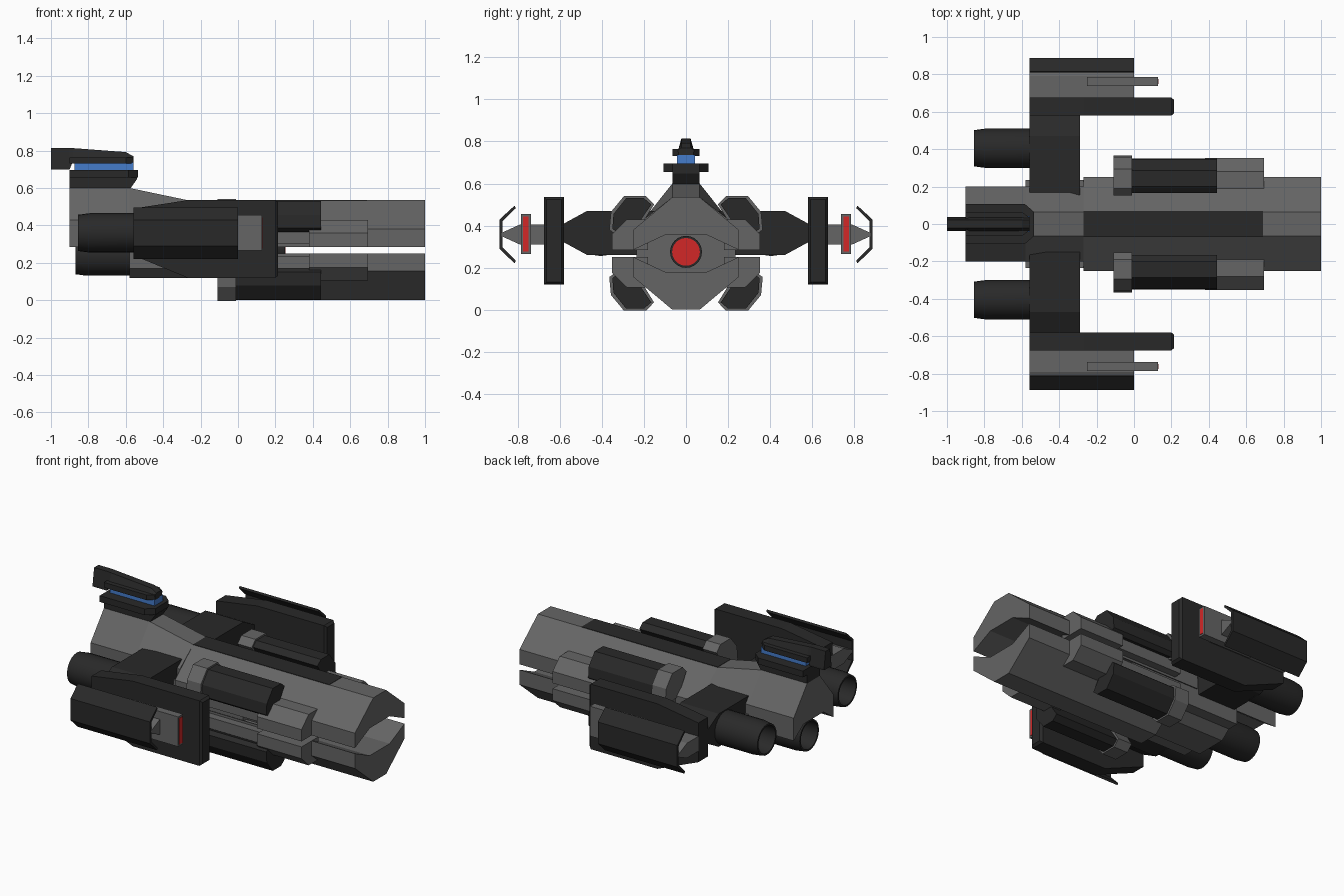
import bpy, bmesh
from math import sin, cos, pi, radians

if "Cube" in bpy.data.objects:
    bpy.data.objects.remove(bpy.data.objects["Cube"])


def material(name, rgb):
    m = bpy.data.materials.new(name)
    m.diffuse_color = (*rgb, 1)
    m.use_nodes = True
    m.node_tree.nodes["Principled BSDF"].inputs["Base Color"].default_value = m.diffuse_color
    return m


HULL = material("hull_grey", (0.13, 0.13, 0.13))
DARK = material("dark_grey", (0.022, 0.022, 0.022))
RED = material("red", (0.65, 0.02, 0.02))
BLUE = material("blue", (0.06, 0.2, 0.6))


def loft(name, sections, mat, mirror=False, smooth=False):
    """Skin a list of (x, [(y, z), ...]) sections and cap both ends."""
    bm = bmesh.new()
    rings = [[bm.verts.new((x, y, z)) for y, z in pts] for x, pts in sections]
    for a, b in zip(rings, rings[1:]):
        n = len(a)
        for i in range(n):
            j = (i + 1) % n
            bm.faces.new((a[i], a[j], b[j], b[i]))
    bm.faces.new(rings[0])
    bm.faces.new(rings[-1])
    bmesh.ops.recalc_face_normals(bm, faces=bm.faces)
    me = bpy.data.meshes.new(name)
    bm.to_mesh(me)
    bm.free()
    me.materials.append(mat)
    if smooth:
        for p in me.polygons:
            p.use_smooth = True
        me.set_sharp_from_angle(angle=radians(35))
    ob = bpy.data.objects.new(name, me)
    bpy.context.collection.objects.link(ob)
    if mirror:
        ob.modifiers.new("mirror", 'MIRROR').use_axis = (False, True, False)
    return ob


def prism(name, x0, x1, pts, mat, mirror=False):
    return loft(name, [(x0, pts), (x1, pts)], mat, mirror)


def both(pts):
    """Complete a half profile (y > 0) into a symmetric one."""
    return pts + [(-y, z) for y, z in reversed(pts)]


def rect(y0, y1, z0, z1):
    return [(y0, z0), (y1, z0), (y1, z1), (y0, z1)]


def flip(pts):
    """Reflect a profile to the lower half of the ship."""
    return [(y, 0.535 - z) for y, z in pts]


def circle(y, z, r, n=24):
    return [(y + r * cos(2 * pi * i / n), z + r * sin(2 * pi * i / n)) for i in range(n)]


# Upper hull: wide front, narrower raised tail
front = both([(0.065, 0.535), (0.25, 0.38), (0.25, 0.285), (0.1, 0.355)])
tail_low = both([(0.065, 0.535), (0.2, 0.43), (0.2, 0.285), (0.1, 0.355)])
tail_high = both([(0.065, 0.6), (0.2, 0.43), (0.2, 0.285), (0.1, 0.355)])
prism("upper_hull", -0.27, 1.0, front, HULL)
loft("upper_tail", [(-0.9, tail_high), (-0.58, tail_high), (-0.27, tail_low)], HULL)
prism("top_panel", -0.27, 0.69, rect(-0.066, 0.066, 0.52, 0.537), DARK)

# Lower hull and core
prism("lower_hull", -0.11, 1.0, flip(front), HULL)
prism("lower_tail", -0.58, -0.1,
      both([(0.2, 0.29), (0.2, 0.2), (0.1, 0.12)]), HULL)
prism("core", -0.58, 0.2, rect(-0.235, 0.235, 0.17, 0.37), HULL)

# Main gun in the slot between the hull halves
loft("gun_barrel", [(0.1, circle(0, 0.275, 0.076)), (0.25, circle(0, 0.275, 0.076))],
     DARK, smooth=True)
loft("gun_lens", [(0.24, circle(0, 0.275, 0.066)), (0.253, circle(0, 0.275, 0.066))],
     RED, smooth=True)

# Side blocks, pods and collars, above and below
block = [(0.18, 0.43), (0.28, 0.43), (0.352, 0.36), (0.352, 0.285), (0.18, 0.285)]
pod = [(0.165, 0.5), (0.2, 0.53), (0.285, 0.53), (0.345, 0.455),
       (0.35, 0.385), (0.325, 0.365), (0.24, 0.39)]
collar = [(0.152, 0.5), (0.19, 0.54), (0.295, 0.54), (0.357, 0.465),
          (0.365, 0.38), (0.33, 0.355), (0.23, 0.375)]
for level, shape in (("upper", lambda p: p), ("lower", flip)):
    prism(level + "_side_block", 0.38, 0.695, shape(block), HULL, True)
    prism(level + "_side_rail", -0.1, 0.4, shape(rect(0.2, 0.3, 0.3, 0.37)), HULL, True)
    prism(level + "_pod", -0.02, 0.445, shape(pod), DARK, True)
    prism(level + "_pod_collar", -0.11, -0.01, shape(collar), HULL, True)

# Wings with end plates
prism("wing", -0.56, -0.29, [(0.15, 0.47), (0.47, 0.47), (0.58, 0.41),
                             (0.58, 0.32), (0.47, 0.26), (0.15, 0.26)], DARK, True)
loft("wing_plate", [(-0.56, rect(0.58, 0.675, 0.24, 0.49)),
                    (-0.27, rect(0.58, 0.675, 0.12, 0.535)),
                    (0.2, rect(0.58, 0.675, 0.12, 0.535)),
                    (0.215, rect(0.592, 0.663, 0.132, 0.523))], DARK, True)

# Outer shields, their struts and the red-faced side guns
prism("shield_strut", -0.56, 0.0, [(0.66, 0.31), (0.79, 0.31), (0.878, 0.35),
                                   (0.878, 0.365), (0.79, 0.405), (0.66, 0.405)], HULL, True)
prism("outer_shield", -0.56, 0.0,
      [(0.815, 0.22), (0.888, 0.29), (0.888, 0.428), (0.815, 0.495),
       (0.81, 0.482), (0.873, 0.42), (0.873, 0.298), (0.81, 0.233)], DARK, True)
prism("side_gun", -0.25, 0.128, rect(0.738, 0.785, 0.265, 0.455), HULL, True)
prism("side_gun_lens", 0.12, 0.131, rect(0.748, 0.775, 0.277, 0.443), RED, True)


# Hollow engines
def engine(name, x0, x1, y, z, mirror):
    steps = [(x0, 0.105), (x1 + 0.06, 0.105), (x1, 0.097), (x1, 0.086), (x1 + 0.15, 0.08)]
    loft(name, [(x, circle(y, z, r)) for x, r in steps], DARK, mirror, True)


engine("wing_engine", -0.55, -0.855, 0.405, 0.36, True)
engine("centre_engine", -0.56, -0.87, 0, 0.236, False)

# Bridge tower
loft("bridge_neck", [(-0.9, rect(-0.065, 0.065, 0.59, 0.66)),
                     (-0.58, rect(-0.065, 0.065, 0.59, 0.66)),
                     (-0.54, rect(-0.065, 0.065, 0.648, 0.66))], DARK)
loft("bridge_deck", [(-0.9, rect(-0.108, 0.108, 0.655, 0.695)),
                     (-0.585, rect(-0.108, 0.108, 0.655, 0.695)),
                     (-0.535, rect(-0.065, 0.065, 0.655, 0.695))], DARK)
prism("bridge_window", -0.875, -0.56, rect(-0.042, 0.042, 0.69, 0.735), BLUE)
loft("bridge_roof", [(-0.9, rect(-0.065, 0.065, 0.73, 0.763)),
                     (-0.6, rect(-0.065, 0.065, 0.73, 0.763)),
                     (-0.56, rect(-0.035, 0.035, 0.73, 0.763))], DARK)


def ridge(z0, z1):
    return both([(0.037, z0), (0.037, z0 + 0.01), (0.022, z1)])


loft("bridge_ridge", [(-1.0, ridge(0.7, 0.815)), (-0.9, ridge(0.7, 0.815)),
                      (-0.88, ridge(0.75, 0.813)), (-0.6, ridge(0.75, 0.792)),
                      (-0.56, ridge(0.75, 0.77))], DARK)
